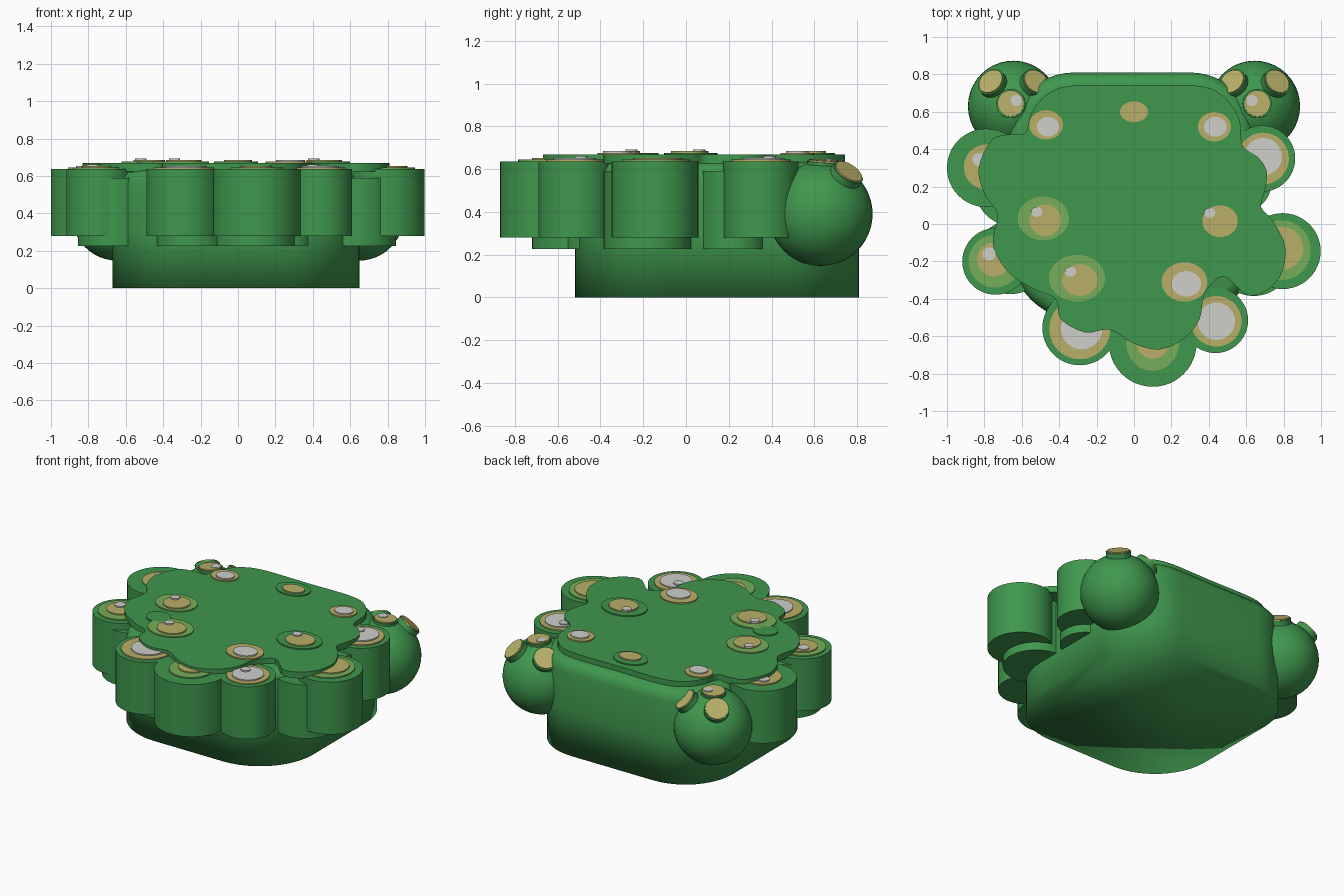
import bpy, bmesh, math
from mathutils import Vector

if "Cube" in bpy.data.objects:
    bpy.data.objects.remove(bpy.data.objects["Cube"])


def material(name, rgb):
    m = bpy.data.materials.new(name)
    m.diffuse_color = (*rgb, 1)
    m.use_nodes = True
    m.node_tree.nodes["Principled BSDF"].inputs["Base Color"].default_value = m.diffuse_color
    return m


GREEN = material("leaf green", (0.05, 0.31, 0.075))
LIGHT = material("light green", (0.18, 0.42, 0.10))
TAN = material("tan", (0.48, 0.43, 0.14))
PALE = material("pale grey", (0.62, 0.62, 0.60))


def finish(name, bm, mat, angle=35):
    """Turn a bmesh into a smooth-shaded object."""
    bmesh.ops.recalc_face_normals(bm, faces=bm.faces)
    me = bpy.data.meshes.new(name)
    bm.to_mesh(me)
    bm.free()
    ob = bpy.data.objects.new(name, me)
    bpy.context.collection.objects.link(ob)
    me.materials.append(mat)
    bpy.ops.object.select_all(action='DESELECT')
    ob.select_set(True)
    bpy.context.view_layer.objects.active = ob
    if angle:
        bpy.ops.object.shade_smooth_by_angle(angle=math.radians(angle))
    else:
        bpy.ops.object.shade_smooth()
    return ob


def loft(name, rings, mat, angle=35):
    """Skin a stack of closed rings and cap both ends."""
    bm = bmesh.new()
    vs = [[bm.verts.new(p) for p in r] for r in rings]
    for a, b in zip(vs, vs[1:]):
        for i in range(len(a)):
            j = (i + 1) % len(a)
            bm.faces.new((a[i], a[j], b[j], b[i]))
    bm.faces.new(vs[0][::-1])
    bm.faces.new(vs[-1])
    return finish(name, bm, mat, angle)


def disc(name, x, y, z0, z1, rx, mat, ry=None, n=48):
    """Upright round or oval cylinder between two heights."""
    ry = ry or rx
    ring = [(x + rx * math.cos(i * math.tau / n), y + ry * math.sin(i * math.tau / n))
            for i in range(n)]
    return loft(name, [[(*p, z) for p in ring] for z in (z0, z1)], mat)


def stack(name, z, layers):
    """Pile thin painted discs: (x, y, rx, ry, material)."""
    for i, (x, y, rx, ry, mat) in enumerate(layers):
        disc(f"{name}_spot_{i}", x, y, z + i * 0.008 - 0.001, z + (i + 1) * 0.008, rx, mat, ry)


# main body: rounded block with softened top rim
def body_ring(z, inset):
    pts = []
    for cx, cy, r, a0 in ((0.30, 0.46, 0.35, 0), (-0.32, 0.46, 0.35, 90),
                          (-0.27, -0.12, 0.40, 180), (0.25, -0.12, 0.40, 270)):
        for k in range(13):
            a = math.radians(a0 + 90 * k / 12)
            pts.append((cx + (r - inset) * math.cos(a), cy + (r - inset) * math.sin(a), z))
    return pts


loft("body", [body_ring(z, i) for z, i in
              ((0, 0), (0.30, 0), (0.56, 0), (0.595, 0.012), (0.62, 0.035), (0.632, 0.07))],
     GREEN, angle=0)

# wavy top sheet, smoothed through a few control points
outline = [(-0.33, 0.74), (0, 0.74), (0.33, 0.74), (0.47, 0.69), (0.56, 0.57), (0.58, 0.42),
           (0.66, 0.36), (0.71, 0.28), (0.70, 0.18), (0.68, 0.09), (0.74, 0.02), (0.81, -0.13),
           (0.77, -0.30), (0.62, -0.385), (0.48, -0.28), (0.38, -0.37), (0.35, -0.51),
           (0.27, -0.61), (0.14, -0.67), (0, -0.64), (-0.13, -0.565), (-0.26, -0.58),
           (-0.39, -0.51), (-0.42, -0.40), (-0.53, -0.35), (-0.67, -0.26), (-0.755, -0.11),
           (-0.73, 0.05), (-0.80, 0.16), (-0.83, 0.30), (-0.76, 0.45), (-0.66, 0.48),
           (-0.58, 0.49), (-0.55, 0.59), (-0.47, 0.69)]
P = [Vector(p) for p in outline]
smooth = []
for i in range(len(P)):
    a, b, c, d = (P[(i + k) % len(P)] for k in (-1, 0, 1, 2))
    for t in (0, 0.25, 0.5, 0.75):
        smooth.append(0.5 * (2 * b + (c - a) * t + (2 * a - 5 * b + 4 * c - d) * t * t
                             + (3 * b - a - 3 * c + d) * t ** 3))
loft("top_sheet", [[(p.x, p.y, z) for p in smooth] for z in (0.625, 0.668)], GREEN)

# drums around the edge, with painted tops
drums = [
    (-0.79, 0.30, 0.21, [(-0.79, 0.305, 0.12, 0.12, TAN), (-0.83, 0.345, 0.035, 0.035, PALE)]),
    (-0.74, -0.20, 0.178, [(-0.745, -0.20, 0.14, 0.14, LIGHT), (-0.75, -0.19, 0.09, 0.09, TAN),
                           (-0.775, -0.16, 0.035, 0.035, PALE)]),
    (-0.29, -0.555, 0.20, [(-0.29, -0.56, 0.163, 0.163, TAN), (-0.28, -0.56, 0.11, 0.11, PALE)]),
    (0.10, -0.635, 0.235, [(0.10, -0.64, 0.14, 0.145, LIGHT), (0.10, -0.64, 0.085, 0.08, TAN)]),
    (0.435, -0.515, 0.175, [(0.44, -0.52, 0.135, 0.135, TAN), (0.44, -0.52, 0.10, 0.10, PALE),
                            (0.40, -0.49, 0.03, 0.03, PALE)]),
    (0.795, -0.145, 0.203, [(0.79, -0.14, 0.155, 0.16, LIGHT), (0.79, -0.13, 0.115, 0.115, TAN)]),
    (0.685, 0.35, 0.177, [(0.69, 0.35, 0.138, 0.138, TAN), (0.69, 0.36, 0.10, 0.10, PALE),
                          (0.645, 0.39, 0.03, 0.03, PALE)]),
]
for i, (x, y, r, layers) in enumerate(drums):
    disc(f"drum_{i}", x, y, 0.28, 0.636, r, GREEN)
    stack(f"drum_{i}", 0.636, layers)

# lower lobes tucked between the drums and the body
for i, (x, y, r) in enumerate([(-0.65, 0.19, 0.20), (-0.66, -0.18, 0.195), (-0.25, -0.46, 0.185),
                               (0.09, -0.50, 0.22), (0.26, -0.42, 0.14), (0.64, -0.18, 0.205),
                               (0.58, 0.22, 0.155)]):
    disc(f"lower_lobe_{i}", x, y, 0.225, 0.59, r, GREEN)

# painted spots on the top sheet
spots = [
    [(-0.47, 0.53, 0.09, 0.078, TAN), (-0.46, 0.52, 0.06, 0.052, PALE)],
    [(-0.01, 0.61, 0.117, 0.088, GREEN), (0.0, 0.60, 0.075, 0.055, TAN)],
    [(0.43, 0.52, 0.088, 0.078, TAN), (0.435, 0.52, 0.06, 0.053, PALE)],
    [(-0.485, 0.03, 0.137, 0.117, LIGHT), (-0.475, 0.02, 0.085, 0.085, TAN),
     (-0.52, 0.065, 0.03, 0.027, PALE)],
    [(0.45, 0.02, 0.15, 0.122, GREEN), (0.46, 0.015, 0.095, 0.085, TAN),
     (0.405, 0.06, 0.03, 0.027, PALE)],
    [(-0.305, -0.29, 0.15, 0.125, LIGHT), (-0.29, -0.30, 0.095, 0.085, TAN),
     (-0.34, -0.255, 0.03, 0.027, PALE)],
    [(0.27, -0.31, 0.122, 0.105, TAN), (0.28, -0.32, 0.078, 0.068, PALE)],
    [(-0.46, -0.20, 0.08, 0.072, GREEN)],
]
for i, layers in enumerate(spots):
    stack(f"sheet_{i}", 0.668, layers)

# rear balls, each with three capped stubs
for side, s in (("left", -1), ("right", 1)):
    c = Vector((s * 0.645, 0.63, 0.39))
    bm = bmesh.new()
    bmesh.ops.create_uvsphere(bm, u_segments=40, v_segments=24, radius=0.243)
    bmesh.ops.translate(bm, vec=c, verts=bm.verts)
    finish(f"{side}_ball", bm, GREEN)
    for k, d in enumerate([(s * 0.06, 0.06, 1), (s * 0.44, 0.48, 0.72), (-s * 0.44, 0.48, 0.72)]):
        q = Vector((0, 0, 1)).rotation_difference(Vector(d))
        for part, r, z0, z1, mat in (("stub", 0.078, 0.12, 0.245 if k == 0 else 0.262, GREEN),
                                     ("stub_cap", 0.07, 0, 0, TAN)):
            if part == "stub":
                top = z1
            else:
                z0, z1 = top - 0.001, top + 0.008
            ob = disc(f"{side}_{part}_{k}", 0, 0, z0, z1, r, mat, n=32)
            ob.location = c
            ob.rotation_mode = 'QUATERNION'
            ob.rotation_quaternion = q
    # pale dot on the uppermost cap
    disc(f"{side}_ball_dot", s * 0.63, 0.66, 0.638, 0.647, 0.03, PALE, n=24)
